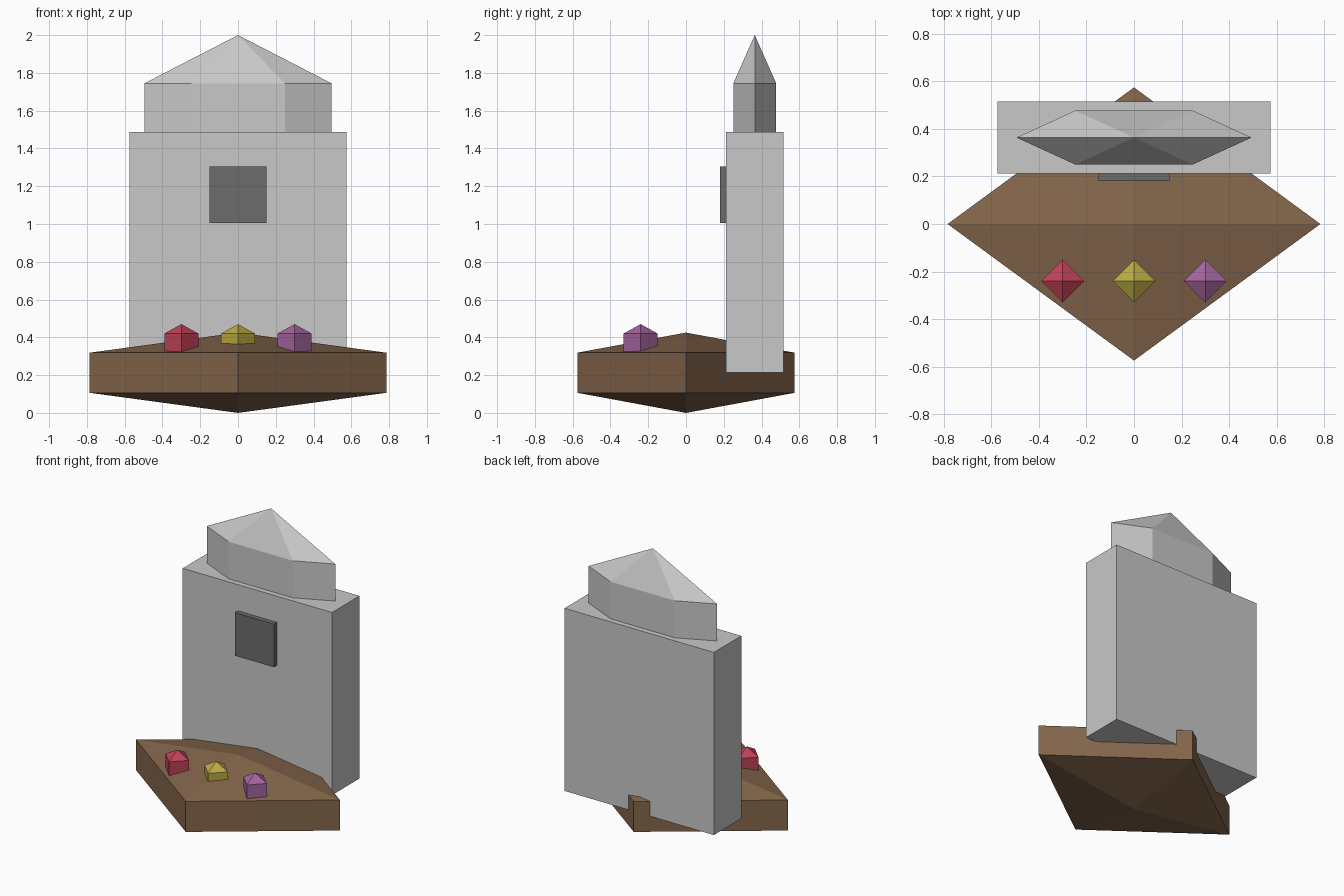
import bpy, bmesh, math

if "Cube" in bpy.data.objects:
    bpy.data.objects.remove(bpy.data.objects["Cube"])


def paint(name, rgb):
    m = bpy.data.materials.new(name)
    m.diffuse_color = (*rgb, 1)
    m.use_nodes = True
    m.node_tree.nodes["Principled BSDF"].inputs["Base Color"].default_value = m.diffuse_color
    return m


def finish(bm, name, mat):
    bmesh.ops.recalc_face_normals(bm, faces=bm.faces[:])
    me = bpy.data.meshes.new(name)
    bm.to_mesh(me)
    bm.free()
    me.materials.append(mat)
    ob = bpy.data.objects.new(name, me)
    bpy.context.collection.objects.link(ob)
    return ob


def box(name, lo, hi, mat):
    bm = bmesh.new()
    bmesh.ops.create_cube(bm, size=1)
    for v in bm.verts:
        v.co = [(a + b) / 2 + c * (b - a) for a, b, c in zip(lo, hi, v.co)]
    return finish(bm, name, mat)


def gem(name, sides, centre, radii, mat):
    """Faceted ellipsoid: upright band with a pointed cap above and below."""
    cx, cy, cz = centre
    rx, ry, rz = radii
    bm = bmesh.new()
    ring = [[bm.verts.new((cx + rx * math.cos(math.tau * i / sides),
                           cy + ry * math.sin(math.tau * i / sides),
                           cz + h * rz)) for i in range(sides)] for h in (-0.5, 0.5)]
    bottom = bm.verts.new((cx, cy, cz - rz))
    top = bm.verts.new((cx, cy, cz + rz))
    for i in range(sides):
        j = (i + 1) % sides
        bm.faces.new((ring[0][i], ring[0][j], ring[1][j], ring[1][i]))
        bm.faces.new((ring[1][i], ring[1][j], top))
        bm.faces.new((ring[0][j], ring[0][i], bottom))
    return finish(bm, name, mat)


stone = paint("pale stone", (0.58, 0.58, 0.58))
dark = paint("dark stone", (0.15, 0.15, 0.15))
earth = paint("brown earth", (0.23, 0.132, 0.07))
red = paint("red petals", (0.52, 0.055, 0.095))
yellow = paint("yellow petals", (0.50, 0.41, 0.055))
purple = paint("purple petals", (0.38, 0.13, 0.35))

# Earth mound
gem("earth_mound", 4, (0, 0, 0.2125), (0.785, 0.575, 0.2125), earth)

# Headstone slab, its crown and plaque
box("headstone_slab", (-0.575, 0.213, 0.215), (0.575, 0.515, 1.487), stone)
gem("headstone_crown", 6, (0, 0.364, 1.49), (0.495, 0.131, 0.51), stone)
box("plaque", (-0.15, 0.18, 1.005), (0.15, 0.24, 1.305), dark)

# Row of flowers
for x, name, mat in ((-0.3, "red_flower", red), (0, "yellow_flower", yellow),
                     (0.3, "purple_flower", purple)):
    gem(name, 4, (x, -0.24, 0.37), (0.09, 0.09, 0.1), mat)
